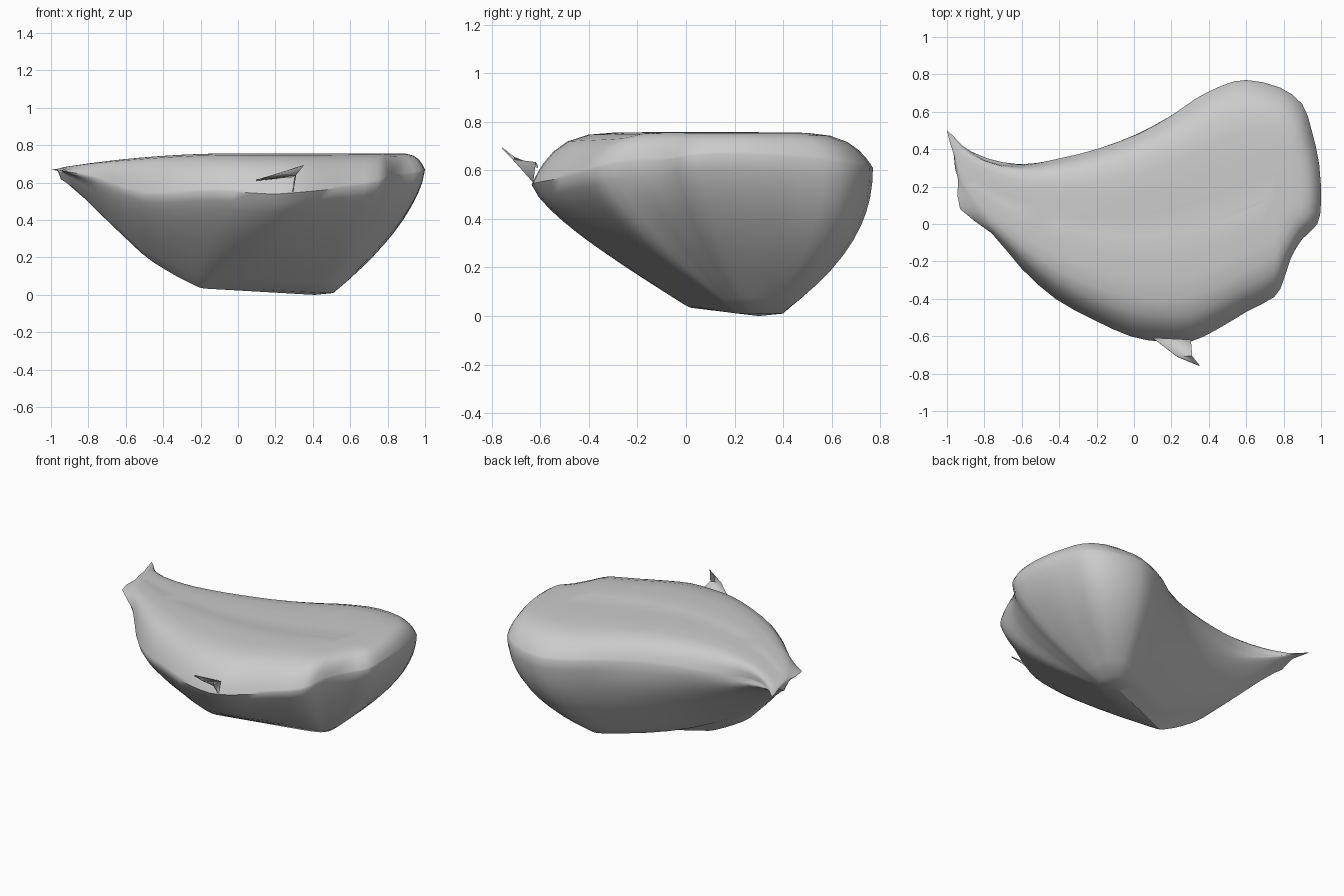
import bpy, bmesh, math
from mathutils import Vector
from mathutils.geometry import intersect_point_line

cube = bpy.data.objects.get("Cube")
if cube:
    bpy.data.objects.remove(cube, do_unlink=True)

grey = bpy.data.materials.new("plain_grey")
grey.use_nodes = True
colour = (0.6, 0.6, 0.6, 1)
grey.diffuse_color = colour
grey.node_tree.nodes["Principled BSDF"].inputs["Base Color"].default_value = colour


def finish(name, bm, angle):
    mesh = bpy.data.meshes.new(name)
    bm.to_mesh(mesh)
    bm.free()
    mesh.materials.append(grey)
    part = bpy.data.objects.new(name, mesh)
    bpy.context.collection.objects.link(part)
    bpy.ops.object.select_all(action="DESELECT")
    part.select_set(True)
    bpy.context.view_layer.objects.active = part
    bpy.ops.object.shade_smooth_by_angle(angle=math.radians(angle))
    return part


def clamp(value, low, high):
    return max(low, min(high, value))


def smooth_loop(points, steps):
    """Closed Catmull-Rom curve through the points."""
    result = []
    n = len(points)
    for i in range(n):
        a, b, c, d = (points[(i + k) % n] for k in (-1, 0, 1, 2))
        for s in range(steps):
            t = s / steps
            result.append(0.5 * (2 * b + (c - a) * t + (2 * a - 5 * b + 4 * c - d) * t ** 2
                                 + (3 * b - a - 3 * c + d) * t ** 3))
    return result


def soften(points, reach):
    """Average every point with its neighbours around the loop."""
    n = len(points)
    span = range(-reach, reach + 1)
    return [sum((points[(i + k) % n] for k in span), points[i] * 0) / len(span)
            for i in range(n)]


# Widest outline of the body, seen from above
outline = [Vector(p) for p in (
    (-1, .5), (-.96, .36), (-.94, .23), (-.93, .08), (-.76, -.05), (-.6, -.24),
    (-.42, -.4), (-.22, -.51), (-.02, -.6), (.15, -.63), (.3, -.63), (.45, -.56),
    (.6, -.47), (.75, -.39), (.8, -.3), (.84, -.18), (.9, -.08), (.98, 0),
    (1, .12), (.99, .32), (.95, .5), (.9, .64), (.78, .73), (.6, .77),
    (.47, .74), (.33, .67), (.2, .58), (.02, .48), (-.2, .4), (-.4, .35),
    (-.63, .31), (-.8, .34), (-.92, .42))]
rim = smooth_loop(outline, 2)
average = soften(rim, 3)
outward = []
for i in range(len(rim)):
    tangent = (average[(i + 1) % len(rim)] - average[i - 1]).normalized()
    outward.append(Vector((tangent.y, -tangent.x)))
# The thin end is rounded fully; elsewhere only the dents are filled
soft_rim = [a if p.x < -.7 or (a - p).dot(out) > 0 else p
            for p, a, out in zip(rim, average, outward)]

# Lowest line of the body, from the thin end down to the broad end
keel = [Vector(p) for p in (
    (-.95, .3, .63), (-.75, .18, .47), (-.58, .06, .27), (-.42, .01, .15),
    (-.2, .01, .04), (.41, .3, .005))]


def nearest_on_keel(p):
    best = None
    for a, b in zip(keel, keel[1:]):
        t = clamp(intersect_point_line(p, a.xy, b.xy)[1], 0, 1)
        q = a.lerp(b, t)
        if best is None or (q.xy - p).length < (best.xy - p).length:
            best = q
    return best


feet = soften([nearest_on_keel(p) for p in rim], 2)


def spine(p):
    """Middle line of the top surface."""
    x = clamp(p.x, -.88, .75)
    return Vector((x, -.07 + .38 * x * x))


def top_height(x):
    return .757 - .085 * min(x, 0) ** 2


def column(i):
    """Points from the keel up over the rim to the spine."""
    p, soft, foot, out = rim[i], soft_rim[i], feet[i], outward[i]
    front, back = max(-out.y, 0), max(out.y, 0)
    # The rim hangs lowest along the front and its left shoulder
    shoulder = math.exp(-((p.x + .5) / .25) ** 2) * clamp(front * 2, 0, 1)
    droop = (.06 * back + .13 * front ** 2) * clamp((p.x + 1) * 2, 0, 1)
    rim_z = .67 - droop - .06 * shoulder
    width = .02 + .08 * clamp((foot.x + .2) / .56, 0, 1)
    base = foot.xy + (soft - foot.xy).normalized() * width
    power = 1.45 + .1 * out.x - .1 * front + .75 * back * clamp(p.x + .6, 0, 1)
    points = [foot - Vector((0, 0, .005))]
    levels = 10
    for k in range(levels, -1, -1):
        u = k / levels
        flat = p.lerp(soft, min(1, u * 4)).lerp(base, u ** power)
        points.append(Vector((*flat, rim_z + (foot.z + .005 - rim_z) * u)))
    roundness = 7 + out.y
    for g in (.015, .04, .08, .15, .25, .4, .6, .8, 1):
        edge = p.lerp(soft, min(1, g * 5))
        flat = edge.lerp(spine(edge), g)
        rise = 1 - (1 - g) ** roundness
        points.append(Vector((*flat, rim_z + (top_height(flat.x) - rim_z) * rise)))
    return points


# Body: columns joined around the outline
bm = bmesh.new()
columns = [[bm.verts.new(v) for v in column(i)] for i in range(len(rim))]
for i, right in enumerate(columns):
    left = columns[i - 1]
    for j in range(len(right) - 1):
        bm.faces.new((left[j], right[j], right[j + 1], left[j + 1]))
# Close the narrow seams along the spine and keel
for j in (0, -1):
    edges = [bm.edges.get((columns[i - 1][j], columns[i][j])) for i in range(len(columns))]
    bmesh.ops.holes_fill(bm, edges=edges, sides=0)
bmesh.ops.remove_doubles(bm, verts=bm.verts, dist=.004)
bmesh.ops.recalc_face_normals(bm, faces=bm.faces)
finish("body", bm, 50)

# Thin ragged barb on the front edge
bm = bmesh.new()
barb = [bm.verts.new(p) for p in (
    (.1, -.61, .61), (.23, -.71, .65), (.35, -.76, .69),
    (.31, -.71, .64), (.3, -.62, .63), (.29, -.63, .55))]
for face in ((0, 4, 3, 1), (1, 3, 2), (3, 4, 5)):
    bm.faces.new([barb[k] for k in face])
part = finish("front_barb", bm, 20)
thickness = part.modifiers.new("thickness", "SOLIDIFY")
thickness.thickness = .006
